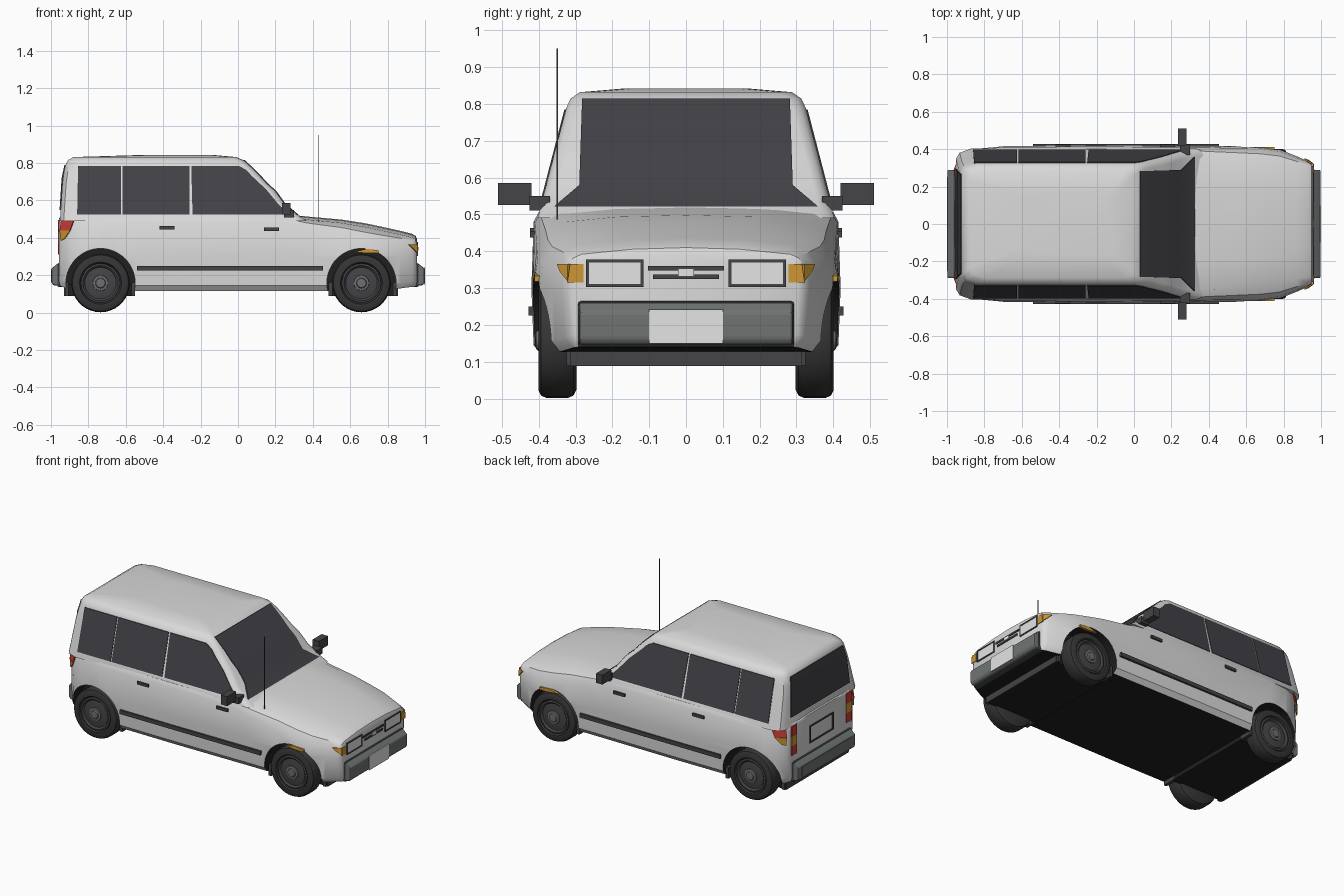
import bpy, bmesh, math
from mathutils import Vector

if "Cube" in bpy.data.objects:
    bpy.data.objects.remove(bpy.data.objects["Cube"])


def material(name, r, g, b):
    m = bpy.data.materials.new(name)
    m.diffuse_color = (r, g, b, 1)
    m.use_nodes = True
    m.node_tree.nodes["Principled BSDF"].inputs["Base Color"].default_value = m.diffuse_color
    return m


PAINT = material("light_grey_paint", 0.70, 0.70, 0.70)
GLASS = material("dark_glass", 0.055, 0.053, 0.063)
TRIM = material("dark_trim", 0.058, 0.058, 0.063)
TYRE = material("tyre_rubber", 0.036, 0.036, 0.038)
BLACK = material("underside_black", 0.014, 0.014, 0.015)
BUMPER = material("bumper_grey", 0.16, 0.175, 0.17)
PLATE = material("plate_white", 0.78, 0.78, 0.78)
ORANGE = material("indicator_orange", 0.62, 0.31, 0.035)
RED = material("tail_red", 0.60, 0.045, 0.035)
HUB = material("hub_grey", 0.16, 0.16, 0.165)


def finish(name, bm, mat, mirror=False, bevel=0, smooth=True):
    bmesh.ops.recalc_face_normals(bm, faces=bm.faces)
    me = bpy.data.meshes.new(name)
    bm.to_mesh(me)
    bm.free()
    ob = bpy.data.objects.new(name, me)
    bpy.context.collection.objects.link(ob)
    me.materials.append(mat)
    if bevel:
        b = ob.modifiers.new("bevel", 'BEVEL')
        b.width, b.segments = bevel, 2
    if mirror:
        ob.modifiers.new("mirror", 'MIRROR').use_axis = (False, True, False)
    if smooth:
        shade(ob)
    return ob


def shade(ob):
    bpy.ops.object.select_all(action='DESELECT')
    bpy.context.view_layer.objects.active = ob
    ob.select_set(True)
    bpy.ops.object.shade_smooth_by_angle(angle=math.radians(35))


def loft(name, rings, mat, **kw):
    """Skin closed rings of equal length and cap both ends."""
    bm = bmesh.new()
    vs = [[bm.verts.new(p) for p in ring] for ring in rings]
    n = len(rings[0])
    for a, b in zip(vs, vs[1:]):
        for i in range(n):
            j = (i + 1) % n
            bm.faces.new((a[i], a[j], b[j], b[i]))
    bm.faces.new(vs[0])
    bm.faces.new(vs[-1])
    return finish(name, bm, mat, **kw)


def prism(name, pts, depth, mat, **kw):
    d = Vector(depth)
    return loft(name, [pts, [Vector(p) + d for p in pts]], mat, smooth=False, **kw)


def box(name, x0, x1, y0, y1, z0, z1, mat, **kw):
    return prism(name, [(x0, y0, z0), (x1, y0, z0), (x1, y1, z0), (x0, y1, z0)],
                 (0, 0, z1 - z0), mat, **kw)


def turned(name, cx, cz, profile, mat, n=36, **kw):
    """Revolve (radius, y) points around a wheel axle."""
    ang = [2 * math.pi * i / n for i in range(n)]
    return loft(name, [[(cx + r * math.cos(a), y, cz + r * math.sin(a)) for a in ang]
                       for r, y in profile], mat, **kw)


def lerp(table, t):
    for (a, u), (b, v) in zip(table, table[1:]):
        if t <= b:
            return u + (v - u) * max(0, t - a) / (b - a)
    return table[-1][1]


def full(half):
    """Mirror a half ring that starts and ends on y = 0."""
    return half + [(x, -y, z) for x, y, z in half[-2:0:-1]]


# lower body: stations of x, half width, edge height, crown, edge radius, floor
STATIONS = [(-0.957, 0.31, 0.50, 0.005, 0.03, 0.15), (-0.945, 0.335, 0.51, 0.005, 0.03, 0.14),
            (-0.90, 0.378, 0.518, 0.005, 0.04, 0.125), (-0.82, 0.405, 0.52, 0.005, 0.04, 0.115),
            (-0.70, 0.417, 0.52, 0.005, 0.04, 0.115), (-0.2, 0.42, 0.52, 0.005, 0.04, 0.115),
            (0.25, 0.417, 0.517, 0.01, 0.04, 0.115), (0.38, 0.416, 0.497, 0.016, 0.055, 0.115),
            (0.55, 0.416, 0.48, 0.018, 0.07, 0.115), (0.68, 0.415, 0.458, 0.02, 0.08, 0.115),
            (0.78, 0.398, 0.437, 0.02, 0.07, 0.12), (0.87, 0.362, 0.417, 0.02, 0.055, 0.13),
            (0.93, 0.336, 0.402, 0.02, 0.04, 0.138), (0.95, 0.322, 0.392, 0.018, 0.03, 0.14),
            (0.958, 0.305, 0.375, 0.015, 0.025, 0.145)]


def section(x, w, zt, c, r, zb):
    return full([(x, 0, zb), (x, w - 0.03, zb), (x, w - 0.006, zb + 0.03), (x, w, 0.3),
                 (x, w - 0.15 * r, zt - r), (x, w - 0.5 * r, zt - 0.35 * r),
                 (x, w - 1.3 * r, zt), (x, w * 0.45, zt + 0.75 * c), (x, 0, zt + c)])


body = loft("lower_body", [section(*s) for s in STATIONS], PAINT, smooth=False)
body.data.materials.append(BLACK)

# wheel arches
AXLES, AXLE_Z, ARCH = (-0.735, 0.66), 0.158, 0.185
for cx in AXLES:
    cut = turned("arch_cutter", cx, AXLE_Z, [(ARCH, 0.275), (ARCH, 0.55)], BLACK,
                 n=48, mirror=True, smooth=False)
    cut.hide_render = True
    mod = body.modifiers.new("arch", 'BOOLEAN')
    mod.operation, mod.solver, mod.object = 'DIFFERENCE', 'EXACT', cut
    bpy.context.view_layer.objects.active = body
    bpy.ops.object.modifier_apply(modifier=mod.name)
    bpy.data.objects.remove(cut)
for p in body.data.polygons:
    inside = any(all(math.hypot(body.data.vertices[i].co.x - cx,
                                body.data.vertices[i].co.z - AXLE_Z) < ARCH + 0.002
                     for i in p.vertices) for cx in AXLES)
    floor = p.normal.z < -0.8 and p.center.z < 0.16
    p.material_index = 1 if inside or floor else 0
shade(body)

# cabin: outlines stacked by height
FRONT = [(0.49, 0.37), (0.525, 0.315), (0.58, 0.25), (0.65, 0.20), (0.69, 0.155),
         (0.75, 0.10), (0.79, 0.058), (0.815, 0.03), (0.832, -0.01)]
REAR = [(0.49, -0.952), (0.72, -0.937), (0.79, -0.922), (0.815, -0.91), (0.83, -0.88)]
SIDE = [(0.49, 0.403), (0.79, 0.325), (0.815, 0.313), (0.832, 0.288)]


def outline(z, f, b, w):
    return full([(b, 0, z), (b, w - 0.055, z), (b + 0.02, w - 0.022, z), (b + 0.08, w, z),
                 (f - 0.035, w, z), (f - 0.008, w - 0.014, z), (f, w - 0.035, z), (f, 0, z)])


cabin = [outline(z, f, lerp(REAR, z), lerp(SIDE, z)) for z, f in FRONT]
cabin.append(outline(0.842, -0.12, -0.55, 0.17))
loft("cabin", cabin, PAINT)

# side windows
TOP, SILL = 0.785, 0.525
PANES = {"rear_quarter_window": [(-0.86, SILL), (-0.625, SILL), (-0.625, TOP), (-0.855, TOP)],
         "rear_door_window": [(-0.617, SILL), (-0.26, SILL), (-0.26, TOP), (-0.617, TOP)],
         "front_door_window": [(-0.243, SILL), (0.27, SILL), (0.212, 0.585), (0.15, 0.66),
                               (0.075, 0.73), (0.045, 0.762), (0.005, TOP), (-0.25, TOP)]}
for name, pts in PANES.items():
    prism(name, [(x, lerp(SIDE, z) - 0.002, z) for x, z in pts], (0, 0.006, 0), GLASS, mirror=True)


def strip(name, rows, depth, mat):
    """Bent pane made of (x, half width, z) rows."""
    rings = [[(x, -w, z), (x, w, z), (x + depth, w, z), (x + depth, -w, z)] for x, w, z in rows]
    return loft(name, rings, mat)


# windscreen and rear window
WIDTH = [(0.525, 0.358), (0.58, 0.29), (0.82, 0.282)]
strip("windscreen", [(lerp(FRONT, z) - 0.001, lerp(WIDTH, z), z)
                     for z in (0.522, 0.58, 0.65, 0.69, 0.75, 0.79, 0.815)], 0.007, GLASS)
strip("rear_window", [(lerp(REAR, z) + 0.002, w, z)
                      for z, w in ((0.55, 0.295), (0.72, 0.28), (0.79, 0.265))], -0.008, GLASS)

# wheels
for label, cx in zip(("rear", "front"), AXLES):
    turned(label + "_tyre", cx, AXLE_Z,
           [(0.05, 0.298), (0.135, 0.298), (0.15, 0.306), (0.156, 0.32), (0.156, 0.38),
            (0.15, 0.394), (0.135, 0.401), (0.112, 0.401), (0.104, 0.385), (0.05, 0.384)],
           TYRE, mirror=True)
    turned(label + "_rim", cx, AXLE_Z,
           [(0.104, 0.38), (0.104, 0.394), (0.094, 0.397), (0.084, 0.387), (0.05, 0.393),
            (0.02, 0.393)], TRIM, mirror=True)
    turned(label + "_hub", cx, AXLE_Z,
           [(0.042, 0.39), (0.040, 0.398), (0.028, 0.40), (0.024, 0.407), (0.01, 0.408)],
           HUB, n=20, mirror=True)

# under panels that carry the mud flaps
box("front_under_panel", 0.485, 0.85, -0.31, 0.31, 0.088, 0.15, BLACK)
box("rear_under_panel", -0.925, -0.55, -0.31, 0.31, 0.088, 0.15, BLACK)
for name, x in (("front_apron", 0.845), ("rear_apron", -0.93)):
    box(name, x, x + 0.01, -0.315, 0.315, 0.088, 0.16, TRIM)
for x in (-0.925, -0.57, 0.485, 0.83):
    box("mud_flap", x, x + 0.02, 0.295, 0.325 if abs(x) > 0.8 else 0.385, 0.09, 0.16, TRIM, mirror=True)

# bumpers
for name, s in (("front_bumper", 1), ("rear_bumper", -1)):
    prism(name, [(s * x, -0.29, z) for x, z in ((0.92, 0.145), (0.985, 0.145), (0.998, 0.16),
                                               (0.998, 0.235), (0.965, 0.262), (0.92, 0.262))],
          (0, 0.58, 0), BUMPER, bevel=0.008)
    box(name + "_edge", min(s * 0.93, s * 0.968), max(s * 0.93, s * 0.968),
        -0.294, 0.294, 0.138, 0.265, TRIM, bevel=0.01)
box("front_number_plate", 0.994, 1.0, -0.1, 0.1, 0.15, 0.242, PLATE)
box("rear_bumper_pad", -1.0, -0.994, -0.25, 0.25, 0.165, 0.23, BUMPER)


def frame(name, x, y0, y1, z0, z1, t, **kw):
    """Thin rectangular outline facing along x."""
    for a, b, c, d in ((y0, y1, z0, z0 + t), (y0, y1, z1 - t, z1),
                       (y0, y0 + t, z0, z1), (y1 - t, y1, z0, z1)):
        box(name, x - 0.004, x + 0.004, a, b, c, d, TRIM, **kw)


# nose: headlights, indicators, grille bars
frame("headlight_frame", 0.959, 0.115, 0.272, 0.303, 0.378, 0.008, mirror=True)
box("headlight_lens", 0.95, 0.961, 0.123, 0.264, 0.311, 0.370, PLATE, mirror=True)
prism("front_indicator", [(0.957, 0.278, 0.315), (0.957, 0.322, 0.315), (0.957, 0.315, 0.365),
                          (0.957, 0.278, 0.365)], (0.005, 0, 0), ORANGE, mirror=True)
prism("side_indicator", [(0.956, 0.318, 0.32), (0.93, 0.338, 0.345), (0.91, 0.346, 0.365),
                         (0.955, 0.316, 0.365)], (0.004, 0.005, 0), ORANGE, mirror=True)
box("grille_upper_bar", 0.955, 0.963, -0.103, 0.103, 0.348, 0.360, TRIM)
box("grille_lower_bar", 0.955, 0.963, -0.09, 0.09, 0.325, 0.337, TRIM)
box("grille_centre", 0.955, 0.966, -0.02, 0.02, 0.333, 0.352, PLATE)
prism("arch_marker", [(0.62, 0.395, 0.325), (0.69, 0.395, 0.318), (0.75, 0.395, 0.318),
                      (0.75, 0.395, 0.333), (0.69, 0.395, 0.341)], (0, 0.016, 0), ORANGE, mirror=True)

# tail: lamps and plate frame
for name, z0, z1, m in (("tail_lamp_upper", 0.43, 0.495, RED), ("tail_lamp_middle", 0.37, 0.43, ORANGE),
                        ("tail_lamp_lower", 0.31, 0.37, RED)):
    box(name, -0.962, -0.954, 0.25, 0.303, z0, z1, m, mirror=True)
prism("corner_lamp_red", [(-0.950, 0.335, 0.44), (-0.895, 0.381, 0.44), (-0.875, 0.388, 0.495),
                          (-0.942, 0.335, 0.495)], (-0.004, 0.005, 0), RED, mirror=True)
prism("corner_lamp_orange", [(-0.945, 0.337, 0.385), (-0.925, 0.357, 0.395), (-0.895, 0.381, 0.438),
                             (-0.950, 0.335, 0.438)], (-0.004, 0.005, 0), ORANGE, mirror=True)
frame("rear_plate_frame", -0.959, -0.12, 0.12, 0.32, 0.43, 0.008)

# side trim, handles, mirrors, aerial
box("side_trim", -0.54, 0.455, 0.405, 0.428, 0.225, 0.25, TRIM, mirror=True)
for x, z in ((-0.42, 0.445), (0.14, 0.437)):
    box("door_handle", x, x + 0.08, 0.405, 0.424, z, z + 0.018, TRIM, mirror=True)
box("mirror_arm", 0.245, 0.30, 0.37, 0.425, 0.51, 0.55, TRIM, mirror=True)
box("mirror_housing", 0.235, 0.28, 0.42, 0.51, 0.525, 0.585, TRIM, mirror=True)
box("aerial", 0.430, 0.434, -0.352, -0.348, 0.48, 0.95, TRIM)
